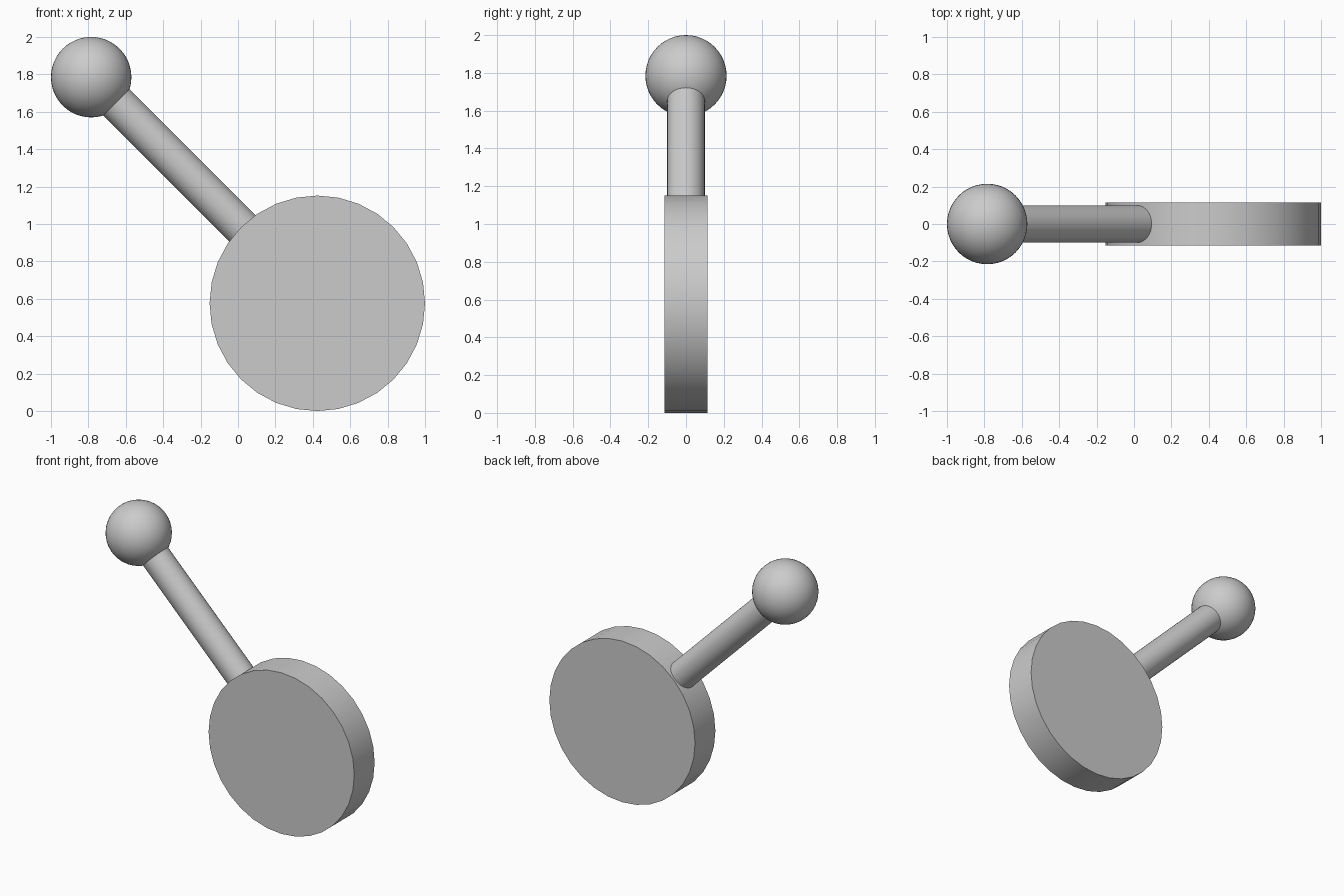
import bpy
import math
from mathutils import Vector

cube = bpy.data.objects.get("Cube")
if cube:
    bpy.data.objects.remove(cube, do_unlink=True)

GREY = (0.6, 0.6, 0.6, 1)
grey = bpy.data.materials.new("plain grey")
grey.use_nodes = True
grey.diffuse_color = GREY
grey.node_tree.nodes["Principled BSDF"].inputs["Base Color"].default_value = GREY

DISC_CENTRE = Vector((0.424, 0, 0.576))
BALL_CENTRE = Vector((-0.785, 0, 1.785))


def finish(name):
    """Name the new part, colour it and smooth its round sides."""
    part = bpy.context.object
    part.name = name
    part.data.materials.append(grey)
    bpy.ops.object.shade_smooth_by_angle(angle=math.radians(35))
    return part


# Upright round disc, its flat faces to the front and back
bpy.ops.mesh.primitive_cylinder_add(vertices=32, radius=0.576, depth=0.23,
                                    location=DISC_CENTRE,
                                    rotation=(math.pi / 2, 0, 0))
finish("disc")

# Slanted rod from inside the disc to the middle of the ball
start = DISC_CENTRE.lerp(BALL_CENTRE, 0.2)
axis = BALL_CENTRE - start
bpy.ops.mesh.primitive_cylinder_add(vertices=32, radius=0.1, depth=axis.length,
                                    location=(start + BALL_CENTRE) / 2,
                                    rotation=axis.to_track_quat("Z", "Y").to_euler())
finish("rod")

# Ball at the upper end
bpy.ops.mesh.primitive_uv_sphere_add(segments=48, ring_count=24, radius=0.215,
                                     location=BALL_CENTRE)
finish("ball")
